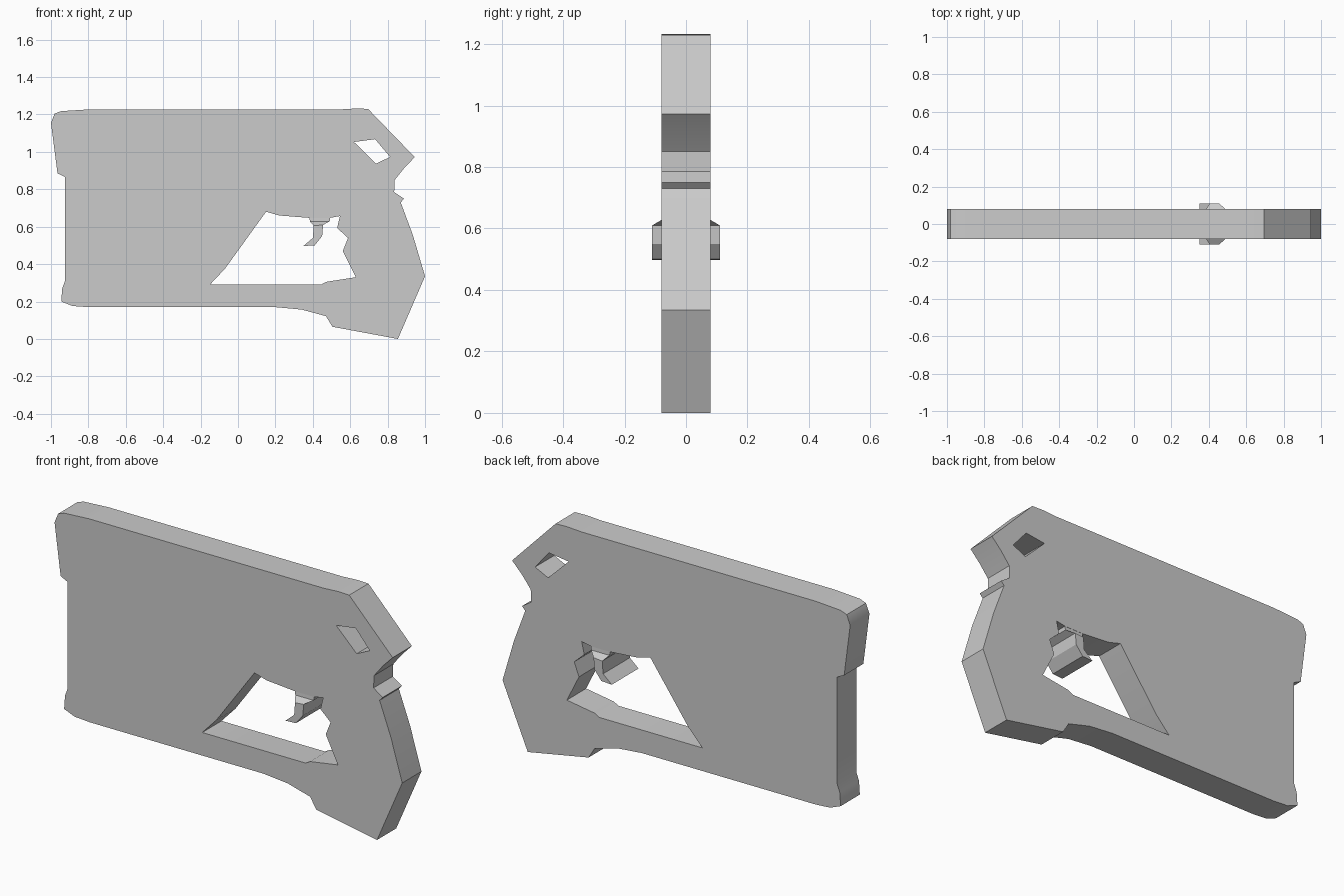
import bpy, bmesh

if "Cube" in bpy.data.objects:
    bpy.data.objects.remove(bpy.data.objects["Cube"])

# Silhouette of the flat body (x, z)
OUTLINE = [(-1, 1.155), (-.98, 1.205), (-.945, 1.218), (-.8, 1.227), (.545, 1.227),
           (.63, 1.232), (.695, 1.23), (.945, .972), (.89, .915), (.838, .85),
           (.835, .785), (.888, .75), (.87, .73), (.935, .555), (1, .335),
           (.855, 0), (.505, .065), (.47, .122), (.34, .157), (.2, .17),
           (-.8, .17), (-.885, .176), (-.945, .2), (-.94, .27), (-.925, .31),
           (-.925, .866), (-.965, .885)]
# Trigger opening and the small rear opening
TRIGGER_HOLE = [(-.15, .29), (-.07, .375), (.15, .68), (.22, .66), (.385, .647), (.49, .647),
                (.545, .657), (.53, .593), (.588, .54), (.56, .47), (.63, .33),
                (.47, .305), (.444, .29)]
REAR_HOLE = [(.62, 1.053), (.733, 1.068), (.813, .973), (.738, .937)]


def extruded_profile(name, loops, half):
    """Fill closed loops in the xz plane (inner loops are holes) and extrude along y."""
    curve = bpy.data.curves.new(name, 'CURVE')
    curve.dimensions = '2D'
    curve.fill_mode = 'BOTH'
    curve.extrude = half
    for loop in loops:
        spline = curve.splines.new('POLY')
        spline.points.add(len(loop) - 1)
        for point, (x, z) in zip(spline.points, loop):
            point.co = (x, z, 0, 1)
        spline.use_cyclic_u = True
    obj = bpy.data.objects.new(name, curve)
    bpy.context.collection.objects.link(obj)
    bpy.ops.object.select_all(action='DESELECT')
    bpy.context.view_layer.objects.active = obj
    obj.select_set(True)
    bpy.ops.object.convert(target='MESH')
    obj = bpy.context.object
    bm = bmesh.new()
    bm.from_mesh(obj.data)
    for v in bm.verts:
        v.co = (v.co.x, -v.co.z, v.co.y)
    bmesh.ops.remove_doubles(bm, verts=bm.verts, dist=1e-4)
    bmesh.ops.recalc_face_normals(bm, faces=bm.faces)
    bm.to_mesh(obj.data)
    bm.free()
    return obj


def rectangular_loft(name, sections):
    """Join rectangular sections given as (z_left, z_right, x_left, x_right, half_width)."""
    bm = bmesh.new()
    rings = []
    for za, zb, xa, xb, h in sections:
        corners = [(xa, -h, za), (xb, -h, zb), (xb, h, zb), (xa, h, za)]
        rings.append([bm.verts.new(c) for c in corners])
    for a, b in zip(rings, rings[1:]):
        for i in range(4):
            j = (i + 1) % 4
            bm.faces.new((a[i], a[j], b[j], b[i]))
    bm.faces.new(rings[0])
    bm.faces.new(rings[-1])
    bmesh.ops.recalc_face_normals(bm, faces=bm.faces)
    mesh = bpy.data.meshes.new(name)
    bm.to_mesh(mesh)
    bm.free()
    obj = bpy.data.objects.new(name, mesh)
    bpy.context.collection.objects.link(obj)
    return obj


# Flat body with its two openings
extruded_profile("body", [OUTLINE, TRIGGER_HOLE, REAR_HOLE], .079)
bpy.ops.object.shade_smooth_by_angle()

# Trigger hanging from the top of the opening
rectangular_loft("trigger", [(.66, .66, .38, .495, .077),
                             (.628, .628, .385, .49, .079),
                             (.605, .61, .405, .455, .11),
                             (.54, .55, .40, .45, .11),
                             (.497, .50, .35, .41, .11)])
